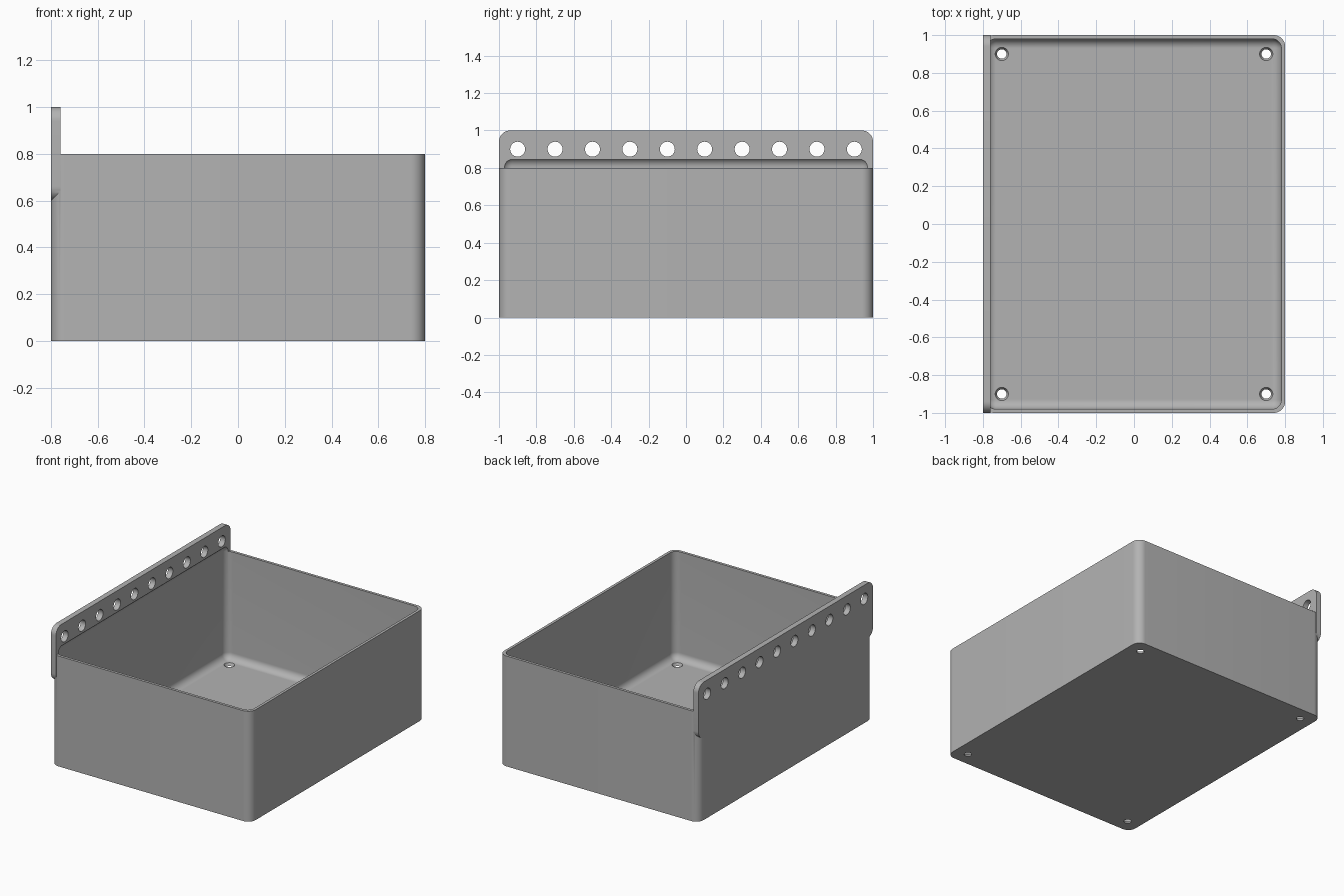
import bpy
import bmesh
import math
from mathutils import Matrix

old = bpy.data.objects.get("Cube")
if old:
    bpy.data.objects.remove(old, do_unlink=True)

WALL = 0.02
OUTER_R = 0.06
INNER_R = 0.05


def finish(name, bm):
    mesh = bpy.data.meshes.new(name)
    bmesh.ops.recalc_face_normals(bm, faces=bm.faces)
    bm.to_mesh(mesh)
    bm.free()
    obj = bpy.data.objects.new(name, mesh)
    bpy.context.collection.objects.link(obj)
    return obj


def rounded_box(name, low, high, radius, axis=None, segments=12):
    """Box from low to high; rounds edges along one axis, or all edges."""
    size = [h - l for l, h in zip(low, high)]
    mid = [(h + l) / 2 for l, h in zip(low, high)]
    bm = bmesh.new()
    bmesh.ops.create_cube(bm, size=1, matrix=Matrix.Translation(mid) @ Matrix.Diagonal((*size, 1)))

    def along(edge):
        a, b = edge.verts
        return axis is None or abs(a.co[axis] - b.co[axis]) > 1e-4

    bmesh.ops.bevel(bm, geom=[e for e in bm.edges if along(e)], offset=radius,
                    segments=segments, profile=0.5, affect='EDGES', clamp_overlap=True)
    return finish(name, bm)


def drills(name, points, r_low, r_high, depth, turn=Matrix()):
    """One cutter mesh holding a cylinder or cone at every point."""
    bm = bmesh.new()
    for p in points:
        bmesh.ops.create_cone(bm, cap_ends=True, segments=32, radius1=r_low, radius2=r_high,
                              depth=depth, matrix=Matrix.Translation(p) @ turn)
    return finish(name, bm)


def boolean(target, cutter, operation):
    mod = target.modifiers.new(operation.title(), 'BOOLEAN')
    mod.operation = operation
    mod.solver = 'EXACT'
    mod.object = cutter
    bpy.context.view_layer.objects.active = target
    bpy.ops.object.modifier_apply(modifier=mod.name)
    bpy.data.objects.remove(cutter, do_unlink=True)


# Outer shell with rounded upright corners, and the hanging rail on its left side
bin_body = rounded_box("storage_bin", (-0.8, -1, 0), (0.8, 1, 0.8), OUTER_R, axis=2)
rail = rounded_box("hanging_rail", (-0.8, -1, 0.6), (-0.76, 1, 1), OUTER_R, axis=0)
boolean(bin_body, rail, 'UNION')

# Hollow inside; its rounded top also relieves the foot of the rail
cavity = rounded_box("cavity_cutter", (-0.8 + WALL, -1 + WALL, WALL),
                     (0.8 - WALL, 1 - WALL, 0.855), INNER_R)
boolean(bin_body, cavity, 'DIFFERENCE')

# Row of holes through the rail
rail_holes = drills("rail_hole_cutter", [(-0.78, -0.9 + 0.2 * i, 0.9) for i in range(10)],
                    0.04, 0.04, 0.2, Matrix.Rotation(math.pi / 2, 4, 'Y'))
boolean(bin_body, rail_holes, 'DIFFERENCE')

# Countersunk holes in the four floor corners
floor_holes = drills("floor_hole_cutter",
                     [(x, y, WALL / 2) for x in (-0.7, 0.7) for y in (-0.9, 0.9)],
                     0.02, 0.04, 0.04)
boolean(bin_body, floor_holes, 'DIFFERENCE')

# Single grey finish
grey = bpy.data.materials.new("light_grey")
grey.use_nodes = True
color = (0.45, 0.45, 0.45, 1)
grey.diffuse_color = color
grey.node_tree.nodes["Principled BSDF"].inputs["Base Color"].default_value = color
bin_body.data.materials.clear()
bin_body.data.materials.append(grey)
for poly in bin_body.data.polygons:
    poly.material_index = 0

bpy.ops.object.select_all(action='DESELECT')
bin_body.select_set(True)
bpy.context.view_layer.objects.active = bin_body
bpy.ops.object.shade_smooth_by_angle(angle=math.radians(30))
